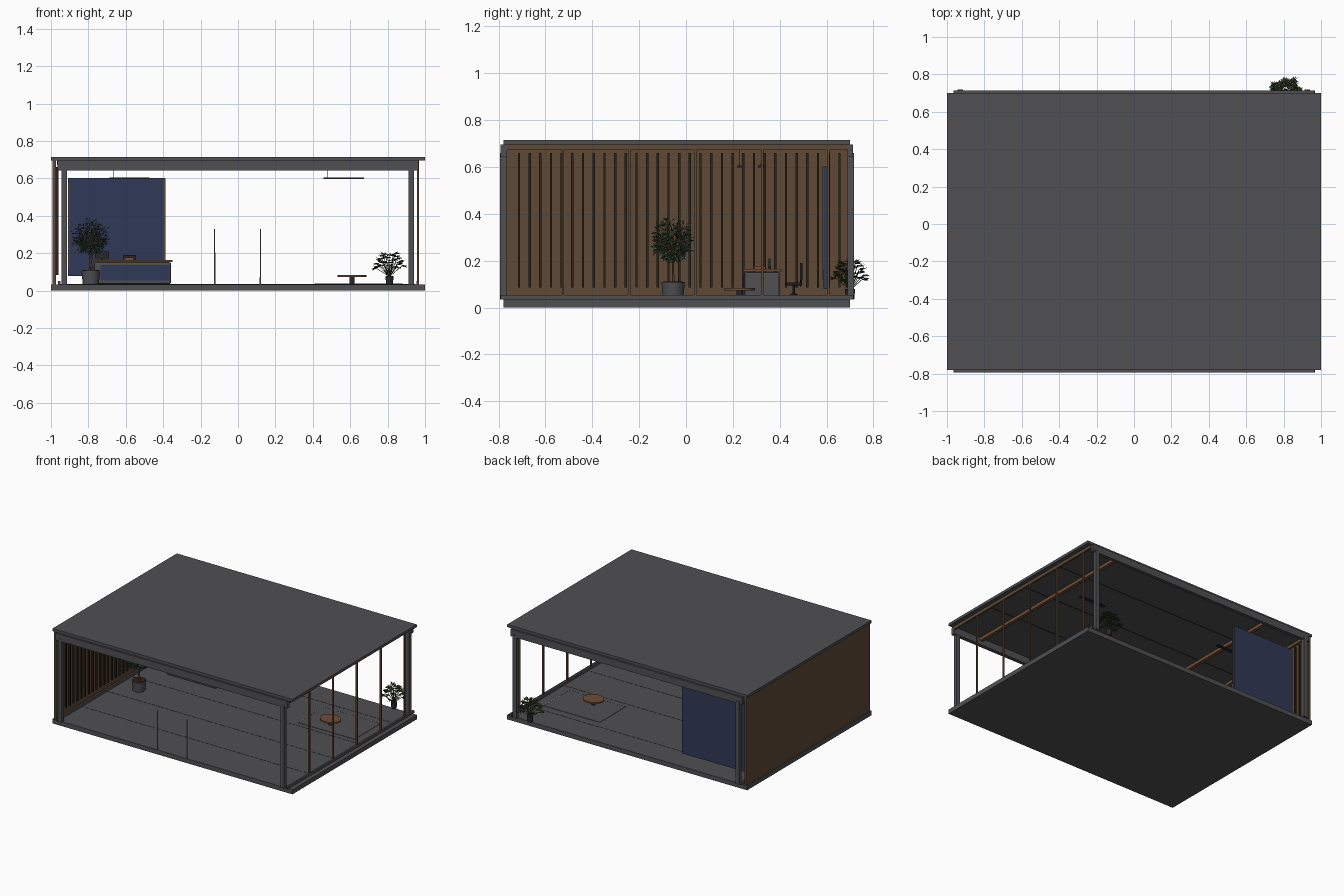
import bpy, bmesh, math, random
from mathutils import Vector, Matrix

if "Cube" in bpy.data.objects:
    bpy.data.objects.remove(bpy.data.objects["Cube"])

random.seed(4)

def mat(name, *rgb):
    m = bpy.data.materials.new(name)
    m.diffuse_color = (*rgb, 1)
    m.use_nodes = True
    m.node_tree.nodes["Principled BSDF"].inputs["Base Color"].default_value = m.diffuse_color
    return m

STEEL = mat("steel grey", .080, .078, .085)
WOOD = mat("wall wood", .112, .068, .036)
SLAT = mat("dark slat wood", .026, .016, .010)
TABLE = mat("red wood", .165, .075, .038)
BLUE = mat("navy blue", .030, .040, .095)
TREE = mat("tree green", .026, .070, .040)
PALM = mat("palm green", .032, .055, .016)
DARK = mat("charcoal", .020, .020, .023)
METAL = mat("light metal", .22, .22, .23)

def finish(name, bm, material, smooth=False):
    me = bpy.data.meshes.new(name)
    bm.to_mesh(me)
    bm.free()
    me.materials.append(material)
    ob = bpy.data.objects.new(name, me)
    bpy.context.collection.objects.link(ob)
    if smooth:
        bpy.context.view_layer.objects.active = ob
        ob.select_set(True)
        bpy.ops.object.shade_smooth_by_angle()
        ob.select_set(False)
    return ob

def boxes(name, material, *bounds, bevel=0):
    """Each bound is x0, x1, y0, y1, z0, z1."""
    bm = bmesh.new()
    for x0, x1, y0, y1, z0, z1 in bounds:
        m = Matrix.Translation(((x0+x1)/2, (y0+y1)/2, (z0+z1)/2)) @ Matrix.Diagonal((x1-x0, y1-y0, z1-z0, 1))
        bmesh.ops.create_cube(bm, size=1, matrix=m)
    if bevel:
        bmesh.ops.bevel(bm, geom=bm.edges[:], offset=bevel, segments=2, affect='EDGES', profile=.5)
    return finish(name, bm, material)

def cylinder(name, material, x, y, z0, z1, r0, r1=None, seg=32, sy=1):
    bm = bmesh.new()
    m = Matrix.Translation((x, y, (z0+z1)/2)) @ Matrix.Diagonal((1, sy, 1, 1))
    bmesh.ops.create_cone(bm, cap_ends=True, segments=seg, radius1=r0,
                          radius2=r0 if r1 is None else r1, depth=z1-z0, matrix=m)
    return finish(name, bm, material, True)

def tubes(name, material, segs, seg=6):
    """Each segment is start, end, radius."""
    bm = bmesh.new()
    for a, b, r in segs:
        a, b = Vector(a), Vector(b)
        d = b - a
        m = Matrix.Translation((a+b)/2) @ d.to_track_quat('Z', 'Y').to_matrix().to_4x4()
        bmesh.ops.create_cone(bm, cap_ends=True, segments=seg, radius1=r, radius2=r*.8, depth=d.length, matrix=m)
    return finish(name, bm, material, True)

# Slab, roof and steel frame
boxes("floor_slab", STEEL, (-1, 1, -.78, .70, 0, .034))
boxes("roof_slab", STEEL, (-1, 1, -.78, .70, .695, .715))
boxes("header_beams", STEEL, (-.965, .965, -.793, -.765, .642, .695), (-.965, .965, .69, .714, .642, .695))
boxes("corner_posts", STEEL, *[(x-.015, x+.015, y-.014, y+.014, .034, .66)
                               for x in (-.93, .927) for y in (-.781, .704)])
boxes("side_bottom_rails", STEEL, *[(x-.007, x+.007, -.793, .715, .034, .053) for x in (-.955, .962)])
boxes("side_top_rails", WOOD, *[(x-.007, x+.007, -.765, .69, .672, .695) for x in (-.962, .962)])

# Timber wall with dark slats on its inner side
boxes("timber_wall", WOOD, (-.993, -.973, -.775, .695, .034, .695))
boxes("wall_slats", SLAT, *[(-.973, -.961, y-.005, y+.005, .085, .66)
                            for y in (-.713 + i*.0456 for i in range(31))])

# Glazed side mullions, ceiling battens and ceiling joints
boxes("mullions", WOOD, *[(.956, .968, y-.005, y+.005, .05, .69) for y in (-.525, -.243, .04, .325, .607)])
boxes("ceiling_battens", TABLE, *[(x-.012, x+.012, -.765, .69, .672, .695) for x in (-.62, .72)])
boxes("ceiling_joints", DARK, *[(-.96, .95, y-.002, y+.002, .693, .695) for y in (-.4, -.04, .325)])
boxes("floor_joints", DARK, *[(-.95, .95, y-.002, y+.002, .034, .0348) for y in (-.5, -.2, .09, .5)])

# Door pulls in the front opening
tubes("door_pulls", METAL, [((x, -.78, .034), (x, -.78, .33), .004) for x in (-.125, .12)], 10)

# Navy feature screen with timber trim
boxes("feature_screen", BLUE, (-.91, -.39, .588, .602, .078, .603))
boxes("screen_trim", WOOD, (-.398, -.388, .582, .588, .16, .60), (-.91, -.902, .582, .588, .12, .58))

# Reception desk
boxes("desk_body", STEEL, (-.77, -.358, .25, .40, .036, .152), bevel=.008)
boxes("desk_front_panel", BLUE, (-.735, -.365, .246, .25, .055, .138))
boxes("desk_top", TABLE, (-.79, -.35, .243, .408, .153, .165))
boxes("monitor", DARK, (-.765, -.69, .352, .360, .172, .21), (-.732, -.722, .35, .362, .165, .175))
boxes("desk_tray", TABLE, (-.61, -.56, .29, .34, .165, .178))

# Office chair
boxes("chair_seat", DARK, (-.62, -.54, .425, .495, .095, .106), bevel=.004)
boxes("chair_back", DARK, (-.615, -.545, .486, .497, .115, .19), bevel=.004)
tubes("chair_base", DARK, [((-.58, .46, .055), (-.58, .46, .1), .006), ((-.58, .49, .09), (-.58, .492, .13), .004)] +
      [((-.58, .46, .06), (-.58 + .037*math.cos(a), .46 + .037*math.sin(a), .042), .004)
       for a in (i*math.tau/5 for i in range(5))])

# Rug with a thin border, and the low table
boxes("rug", STEEL, (.41, .88, .13, .44, .034, .037))
boxes("rug_border", METAL, (.41, .88, .13, .134, .037, .038), (.41, .88, .436, .44, .037, .038),
      (.41, .414, .134, .436, .037, .038), (.876, .88, .134, .436, .037, .038))
cylinder("table_top", TABLE, .61, .23, .073, .083, .077, sy=.85)
cylinder("table_foot", DARK, .61, .23, .037, .073, .014)

# Slim pendant lights on wires
for side, cx, cy in (("left", -.58, .32), ("right", .565, .23)):
    boxes(side + "_pendant", DARK, (cx-.108, cx+.108, cy-.012, cy+.012, .598, .606))
    tubes(side + "_pendant_wires", DARK, [((cx+d, cy, .604), (cx+d, cy, .696), .0009) for d in (-.085, .085)], 5)

# Leaf helper: a folded diamond
def leaf(bm, p, d, length, width):
    side = d.cross(Vector((0, 0, 1)))
    side = (side if side.length > .01 else Vector((1, 0, 0))).normalized()
    side.rotate(Matrix.Rotation(random.uniform(-.8, .8), 3, d))
    mid = p + d*length*.45
    a, b, c, e = [bm.verts.new(v) for v in (p, mid + side*width, p + d*length, mid - side*width)]
    bm.faces.new((a, b, c))
    bm.faces.new((a, c, e))

# Potted tree
T = Vector((-.787, -.055, 0))
cylinder("tree_pot", STEEL, T.x, T.y, .034, .108, .043, .05)
cylinder("tree_soil", SLAT, T.x, T.y, .108, .110, .043)
fork = T + Vector((0, 0, .20))
crown = T + Vector((0, 0, .295))
limbs = [(T + Vector((dx, 0, .105)), fork + Vector((-dx, 0, 0)), .006) for dx in (-.008, .008)]
bm = bmesh.new()
for i in range(46):
    z = 1 - 2*(i+.5)/46
    a = i*2.39996
    s = math.sqrt(1 - z*z)
    tip = crown + Vector((s*math.cos(a)*.095, s*math.sin(a)*.095, z*.088))*random.uniform(.7, 1)
    limbs.append((fork, tip, .0016))
    for k in range(15):
        p = fork.lerp(tip, random.uniform(.55, 1)) + Vector([random.uniform(-.014, .014) for _ in range(3)])
        d = (p - crown).normalized() + Vector([random.uniform(-.9, .9) for _ in range(3)])
        leaf(bm, p, d.normalized(), random.uniform(.014, .024), .0055)
finish("tree_leaves", bm, TREE)
tubes("tree_trunk", TABLE, limbs, 6)

# Potted palm at the back corner
P = Vector((.81, .70, 0))
cylinder("palm_pot", DARK, P.x, P.y, .034, .078, .018, .022)
bm = bmesh.new()
stems = []
for i in range(26):
    a = i*2.39996
    out = .025 + .05*(i/25)
    h = .195 - .075*(i/25)
    tip = P + Vector((math.cos(a)*out, math.sin(a)*out*.88, h))
    stems.append((P + Vector((0, 0, .075)), tip, .0018))
    ahead = Vector((math.cos(a), math.sin(a), .35 - .5*i/25)).normalized()
    side = ahead.cross(Vector((0, 0, 1))).normalized()
    for k in range(11):
        t = (k - 5)*.27
        d = ahead*math.cos(t) + side*math.sin(t) + Vector((0, 0, .25 - random.random()*.5))
        leaf(bm, tip, d.normalized(), random.uniform(.03, .042)*(1 - .04*abs(k-5)), .0045)
# keep the fronds inside the overall footprint
for v in bm.verts:
    v.co.x = min(max(v.co.x, P.x - .098), P.x + .098)
    v.co.y = min(max(v.co.y, P.y - .085), P.y + .09)
finish("palm_leaves", bm, PALM)
tubes("palm_stems", PALM, stems, 5)
